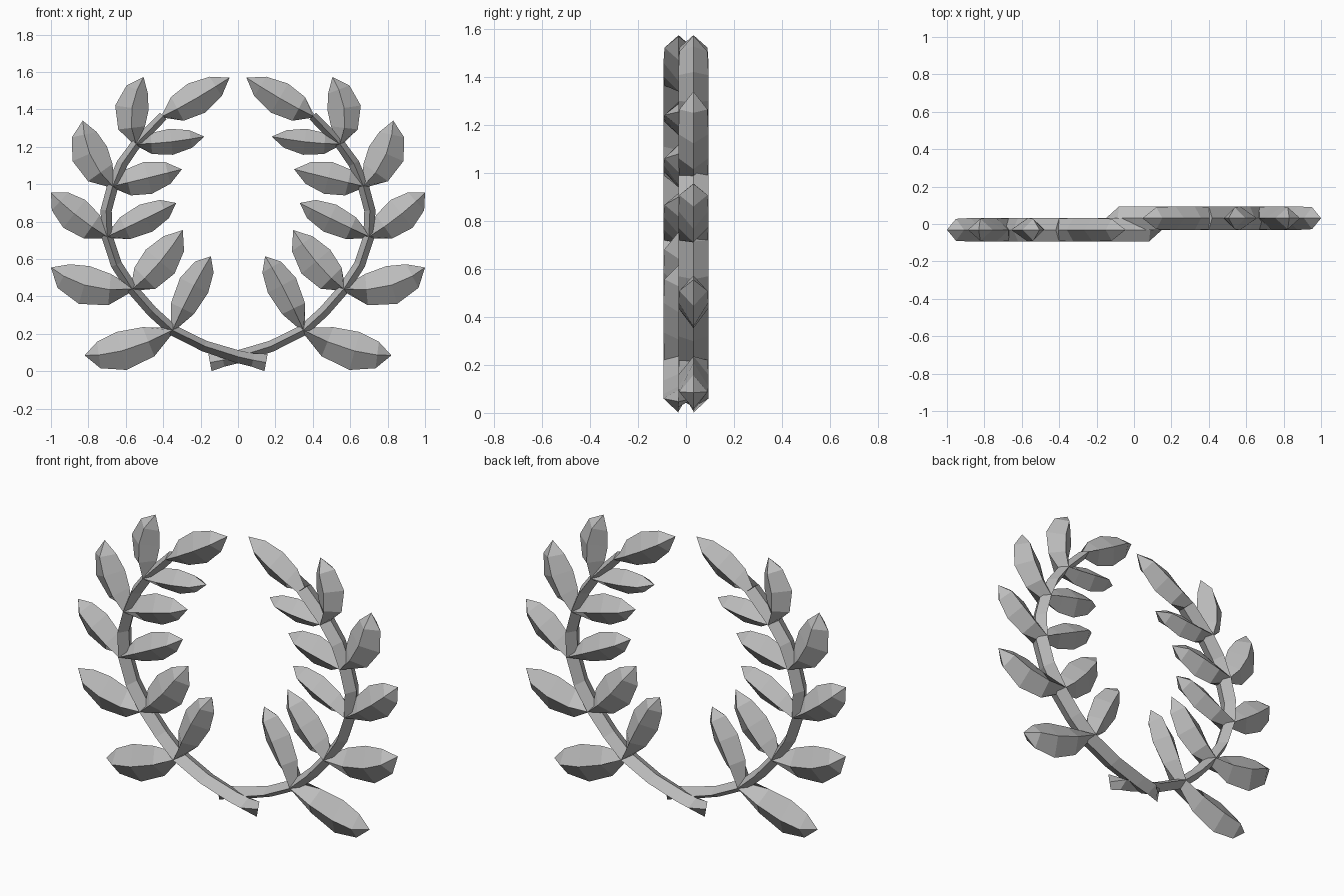
import bpy, bmesh
from math import pi
from mathutils import Vector, Matrix

cube = bpy.data.objects.get("Cube")
if cube:
    bpy.data.objects.remove(cube)

grey = bpy.data.materials.new("stone grey")
grey.use_nodes = True
grey.diffuse_color = (0.5, 0.5, 0.5, 1)
grey.node_tree.nodes["Principled BSDF"].inputs["Base Color"].default_value = (0.5, 0.5, 0.5, 1)

DEPTH = 0.063    # half thickness of stems and leaves
OFFSET = 0.031   # each branch sits this far from the middle


def sweep(name, path, widths, depths, turned):
    """Sweep a diamond section along a path in the x-z plane."""
    bm = bmesh.new()
    pts = [Vector((x, 0, z)) for x, z in path]
    rings = []
    for i, p in enumerate(pts):
        along = (pts[min(i + 1, len(pts) - 1)] - pts[max(i - 1, 0)]).normalized()
        side = Vector((-along.z, 0, along.x)) * widths[i]
        ridge = Vector((0, -depths[i], 0))
        rings.append([bm.verts.new(p + o) for o in (side, ridge, -side, -ridge)])
    for a, b in zip(rings, rings[1:]):
        for k in range(4):
            n = (k + 1) % 4
            bm.faces.new((a[k], a[n], b[n], b[k]))
    bm.faces.new(rings[0])
    bm.faces.new(rings[-1])
    bmesh.ops.remove_doubles(bm, verts=bm.verts, dist=0.0005)
    bmesh.ops.recalc_face_normals(bm, faces=bm.faces)
    bm.transform(Matrix.Translation((0, -OFFSET, 0)))
    if turned:
        bm.transform(Matrix.Rotation(pi, 4, "Z"))
    mesh = bpy.data.meshes.new(name)
    bm.to_mesh(mesh)
    bm.free()
    mesh.materials.append(grey)
    bpy.context.collection.objects.link(bpy.data.objects.new(name, mesh))


def leaf(name, base, mid, tip, width, turned):
    """Curved leaf with a raised midrib on both faces."""
    b, m, t = Vector(base), Vector(mid), Vector(tip)
    ctrl = 2 * m - (b + t) / 2
    path = [b * (1 - s) ** 2 + ctrl * 2 * s * (1 - s) + t * s * s
            for s in (0, 0.25, 0.55, 0.82, 1)]
    sweep(name, path, [width * f for f in (0.12, 0.8, 1, 0.68, 0)],
          [DEPTH * f for f in (0.95, 1, 1, 0.93, 0)], turned)


# Stem joints, from low to high
nodes = [(-0.35, 0.22), (-0.565, 0.44), (-0.7, 0.72),
         (-0.67, 0.99), (-0.545, 1.215), (-0.4, 1.365)]
stem = [(0.15, 0.047), (0.08, 0.06), (0, 0.078), (-0.18, 0.135), nodes[0],
        (-0.46, 0.32), nodes[1], (-0.65, 0.57), nodes[2], (-0.705, 0.86),
        nodes[3], (-0.62, 1.11), nodes[4], nodes[5]]
stem_widths = [0.047, 0.036, 0.034] + [0.03] * 9 + [0.027, 0.025]
stem_depths = [0] + [DEPTH] * 13

# Leaves: joint, middle, tip, half width
leaves = [
    (0, (-0.60, 0.115), (-0.82, 0.085), 0.105),
    (0, (-0.245, 0.44), (-0.145, 0.615), 0.085),
    (1, (-0.80, 0.455), (-1.0, 0.555), 0.105),
    (1, (-0.43, 0.57), (-0.295, 0.755), 0.1),
    (2, (-0.86, 0.83), (-1.0, 0.955), 0.095),
    (2, (-0.51, 0.81), (-0.33, 0.90), 0.08),
    (3, (-0.785, 1.145), (-0.83, 1.34), 0.1),
    (3, (-0.50, 1.03), (-0.30, 1.08), 0.088),
    (4, (-0.57, 1.39), (-0.505, 1.573), 0.09),
    (4, (-0.375, 1.225), (-0.18, 1.255), 0.07),
    (5, (-0.24, 1.45), (-0.045, 1.57), 0.09),
]

# Two matching branches, the second turned half way round
for label, turned in (("right", False), ("left", True)):
    sweep(label + "_stem", stem, stem_widths, stem_depths, turned)
    for i, (joint, mid, tip, width) in enumerate(leaves, 1):
        leaf(f"{label}_leaf_{i}", nodes[joint], mid, tip, width, turned)
